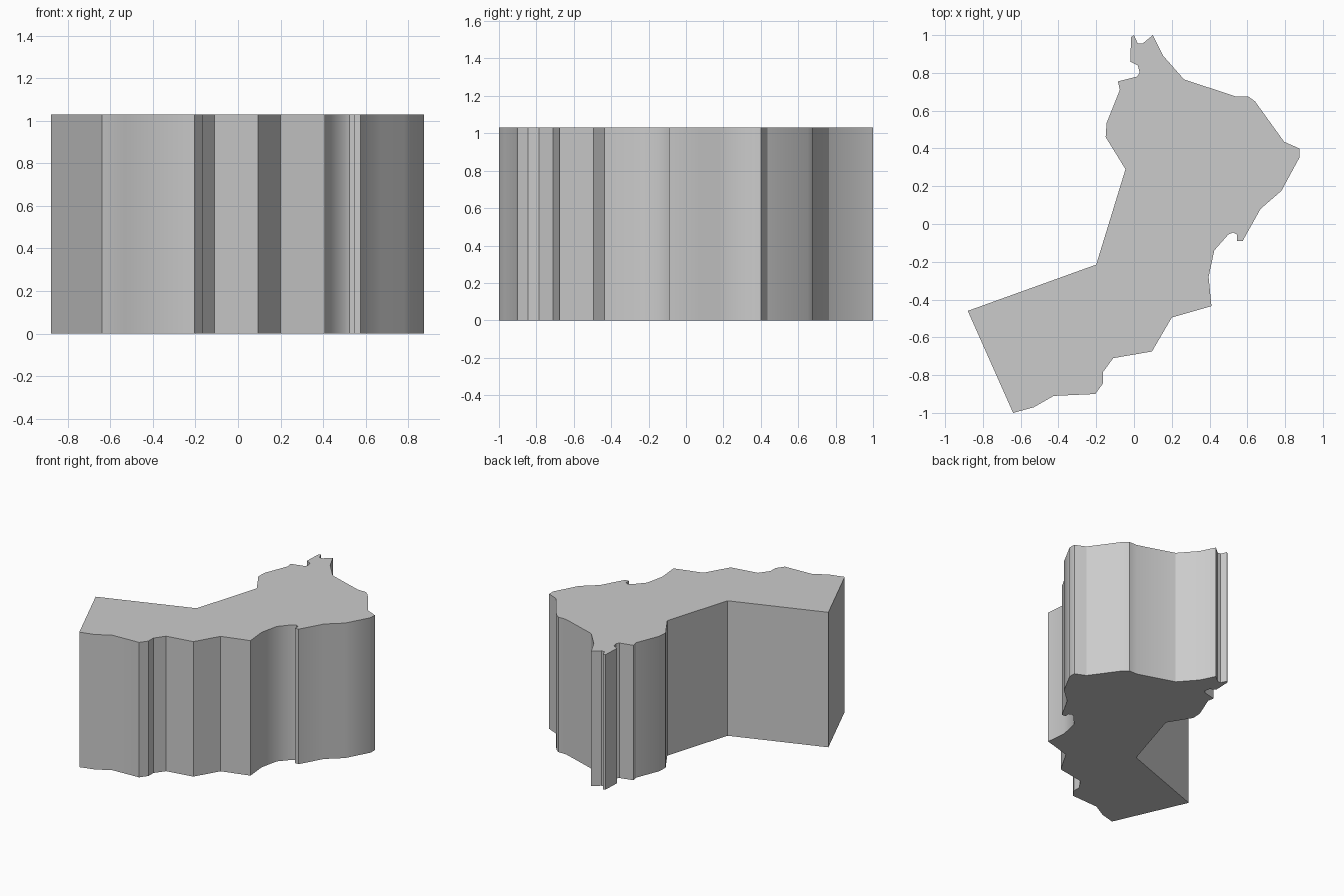
import bpy
import bmesh
from math import radians

cube = bpy.data.objects.get("Cube")
if cube:
    bpy.data.objects.remove(cube, do_unlink=True)

HEIGHT = 1.03

# Outline stretches in hundredths of a unit, running clockwise
north_tip = [(-2, 86), (-1.5, 99), (0, 100), (2, 95.5), (4.5, 95.5), (10, 100)]
north_east_side = [(15.5, 89), (26.5, 76.5), (54, 67.5), (60.5, 67.5), (64, 65),
                   (79.5, 43.5), (87.5, 40), (87.5, 35)]
south_east_side = [(78, 17.5), (67, 8), (57.5, -9), (54.5, -9), (54.5, -5.5),
                   (52.5, -4.5), (50, -5.5), (42.5, -14), (39.5, -28), (41, -43.5)]
front_side = [(20, -49.5), (9.5, -67.5), (-11, -71), (-16.5, -78.5), (-16.5, -84.5),
              (-20.5, -90), (-42.5, -91), (-53, -97), (-64, -100)]
west_side = [(-88, -46), (-20, -21.5), (-4.5, 29), (-15, 46), (-14.5, 53.5),
             (-7.5, 71), (-8.5, 75.5), (1.5, 78), (3, 80), (2, 84)]
outline = north_tip + north_east_side + south_east_side + front_side + west_side


def make_material(name, colour):
    """One flat colour for the viewport and for rendering."""
    material = bpy.data.materials.new(name)
    material.use_nodes = True
    material.diffuse_color = colour
    shader = next(node for node in material.node_tree.nodes
                  if node.type == "BSDF_PRINCIPLED")
    shader.inputs["Base Color"].default_value = colour
    return material


def extrude_outline(name, points, height, material):
    """Turn a closed flat outline into a solid block standing on the ground."""
    bm = bmesh.new()
    base = bm.faces.new([bm.verts.new((x / 100, y / 100, 0)) for x, y in points])
    # Keep the base and raise a copy of it as the top
    raised = bmesh.ops.extrude_face_region(bm, geom=[base], use_keep_orig=True)
    top_verts = [item for item in raised["geom"] if isinstance(item, bmesh.types.BMVert)]
    bmesh.ops.translate(bm, verts=top_verts, vec=(0, 0, height))
    bmesh.ops.recalc_face_normals(bm, faces=bm.faces[:])
    mesh = bpy.data.meshes.new(name)
    bm.to_mesh(mesh)
    bm.free()
    mesh.materials.append(material)
    block = bpy.data.objects.new(name, mesh)
    bpy.context.collection.objects.link(block)
    return block


# Solid block with a gently smoothed wall and crisp corners
grey = make_material("plain grey", (0.6, 0.6, 0.6, 1))
region_block = extrude_outline("region_block", outline, HEIGHT, grey)
bpy.ops.object.select_all(action="DESELECT")
region_block.select_set(True)
bpy.context.view_layer.objects.active = region_block
bpy.ops.object.shade_smooth_by_angle(angle=radians(30))
